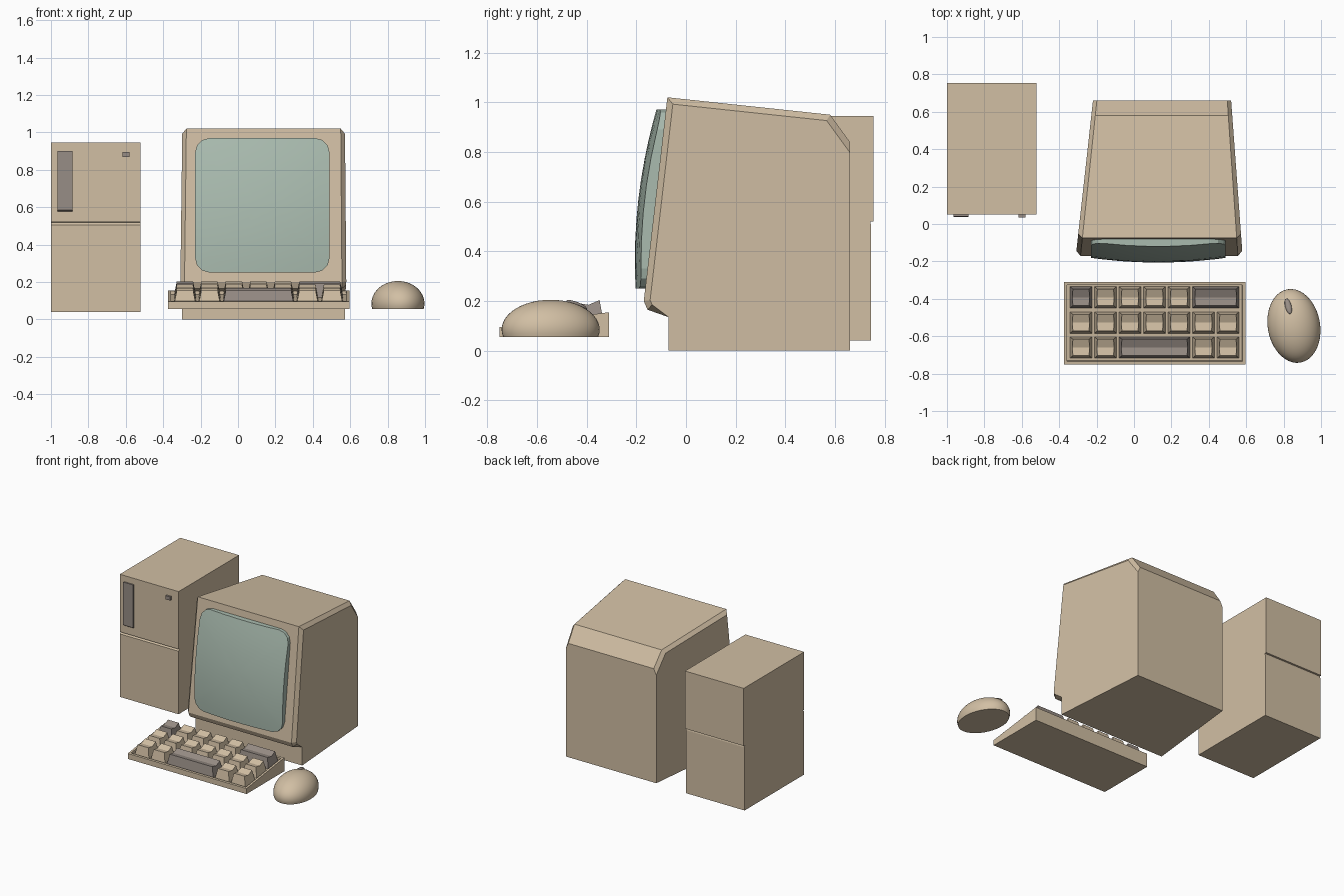
import bpy, bmesh, math
from mathutils import Matrix, Vector

cube = bpy.data.objects.get("Cube")
if cube:
    bpy.data.objects.remove(cube, do_unlink=True)


def material(name, rgb):
    m = bpy.data.materials.new(name)
    m.use_nodes = True
    m.diffuse_color = (*rgb, 1)
    for n in m.node_tree.nodes:
        if n.type == 'BSDF_PRINCIPLED':
            n.inputs["Base Color"].default_value = (*rgb, 1)
            n.inputs["Roughness"].default_value = 0.7
    return m


BEIGE = material("warm beige", (0.64, 0.52, 0.37))
GREY = material("taupe grey", (0.31, 0.265, 0.235))
GLASS = material("pale green glass", (0.40, 0.50, 0.43))


def finish(name, bm, mat, recalc=True):
    if recalc:
        bmesh.ops.recalc_face_normals(bm, faces=bm.faces[:])
    me = bpy.data.meshes.new(name)
    bm.to_mesh(me)
    bm.free()
    me.materials.append(mat)
    ob = bpy.data.objects.new(name, me)
    bpy.context.scene.collection.objects.link(ob)
    return ob


def prism(profile, x0, x1):
    """Extrude a (y, z, inset) profile from x0 to x1, pulled in by each inset."""
    bm = bmesh.new()
    a = [bm.verts.new((x0 + i, y, z)) for y, z, i in profile]
    b = [bm.verts.new((x1 - i, y, z)) for y, z, i in profile]
    bm.faces.new(a)
    bm.faces.new(b[::-1])
    n = len(profile)
    for k in range(n):
        j = (k + 1) % n
        bm.faces.new((a[k], a[j], b[j], b[k]))
    bmesh.ops.recalc_face_normals(bm, faces=bm.faces[:])
    return bm


def flat(points):
    return [(y, z, 0) for y, z in points]


# Monitor case: side profile, chamfered side edges, tapered to the back
HALF = 0.445
case = prism(flat([(-0.07, 0), (-0.07, 0.135), (-0.155, 0.165), (-0.17, 0.2),
                   (-0.075, 1.02), (0.58, 0.95), (0.66, 0.84), (0.66, 0)]), -HALF, HALF)
edges = []
for e in case.edges:
    p, q = (v.co for v in e.verts)
    mid = (p + q) / 2
    if p.x * q.x > 0 and mid.z > 0.1 and mid.y < 0.65:
        edges.append(e)
bmesh.ops.bevel(case, geom=edges, offset=0.025, segments=1, affect='EDGES')
for v in case.verts:
    t = (v.co.y + 0.16) / 0.82
    v.co.x = 0.135 + 0.015 * t + v.co.x * (1 - 0.17 * t)
finish("monitor_case", case, BEIGE)

# Bulging glass: rings of a rounded rectangle lying on the tilted front
screen = bmesh.new()
W, H, R = 0.36, 0.36, 0.08
outline = []
for k, (sx, sz) in enumerate([(1, 1), (-1, 1), (-1, -1), (1, -1)]):
    for s in range(4):
        ang = math.pi / 2 * (k + s / 3)
        outline.append((sx * (W - R) + R * math.cos(ang), sz * (H - R) + R * math.sin(ang)))
    # extra points along the straight sides keep the bulge even
    nx, nz = [(-1, 1), (-1, -1), (1, -1), (1, 1)][k]
    p = outline[-1]
    q = (nx * (W - R), nz * H) if k % 2 == 0 else (nx * W, nz * (H - R))
    for s in range(1, 5):
        outline.append((p[0] + (q[0] - p[0]) * s / 5, p[1] + (q[1] - p[1]) * s / 5))


def on_front(x, z, out):
    return Vector((0.13 + x, -0.147 + (z + 0.21) * 0.116 - out, 0.61 + z))


def bulge(x, z):
    return 0.014 + 0.025 * (1 - (x / W) ** 2) + 0.03 * (1 - (z / H) ** 2)


rings = [[screen.verts.new(on_front(x, z, -0.02)) for x, z in outline]]
for s in (1, 0.85, 0.65, 0.45, 0.22):
    rings.append([screen.verts.new(on_front(x * s, z * s, bulge(x * s, z * s))) for x, z in outline])
centre = screen.verts.new(on_front(0, 0, bulge(0, 0)))
n = len(outline)
for r in range(len(rings) - 1):
    for k in range(n):
        j = (k + 1) % n
        f = screen.faces.new((rings[r][k], rings[r][j], rings[r + 1][j], rings[r + 1][k]))
        f.smooth = r > 0
for k in range(n):
    screen.faces.new((rings[-1][k], rings[-1][(k + 1) % n], centre)).smooth = True
screen.faces.new(rings[0][::-1])
finish("monitor_screen", screen, GLASS)

# Tower with a seam groove across front and back
finish("tower_case", prism(flat([(0.05, 0.04), (0.05, 0.505), (0.063, 0.519), (0.05, 0.52), (0.05, 0.945),
                                 (0.755, 0.945), (0.755, 0.52), (0.742, 0.519), (0.745, 0.505),
                                 (0.745, 0.04)]), -1, -0.52), BEIGE)
finish("drive_panel", prism(flat([(0.06, 0.57), (0.038, 0.585), (0.04, 0.9), (0.06, 0.9)]),
                            -0.965, -0.885), GREY)
finish("power_button", prism(flat([(0.06, 0.868), (0.036, 0.868), (0.036, 0.895), (0.06, 0.895)]),
                             -0.617, -0.58), GREY)

# Keyboard: wedge with a sunken well
FRONT, BACK = -0.75, -0.31


def slope(y):
    return 0.095 + (y - FRONT) * 0.136


body = prism(flat([(FRONT, 0.055), (FRONT, slope(FRONT)), (BACK, slope(BACK)), (BACK, 0.055)]), -0.375, 0.595)
top = max(body.faces, key=lambda f: f.normal.z)
bmesh.ops.inset_region(body, faces=[top], thickness=0.022, depth=0)
bmesh.ops.inset_region(body, faces=[top], thickness=0.003, depth=-0.02)
finish("keyboard_body", body, BEIGE, recalc=False)


# Tapered key with a dished top
def key(name, x0, x1, y, mat):
    d, c = 0.058, 0.014
    base = slope(y)
    profile = [(y - d, slope(y - d) - 0.025, 0), (y - d + c, base + 0.048, 0.016),
               (y, base + 0.041, 0.014), (y + d - c, base + 0.06, 0.016),
               (y + d, slope(y + d) - 0.025, 0)]
    finish(name, prism(profile, x0, x1), mat)


PITCH, LEFT = 0.131, -0.343
rows = {"front": (-0.66, [(1, 0), (1, 0), (3, 1), (1, 0), (1, 0)]),
        "middle": (-0.527, [(1, 0)] * 7),
        "back": (-0.392, [(1, 1)] + [(1, 0)] * 4 + [(2, 1)])}
for row, (y, keys) in rows.items():
    col = 0
    for span, dark in keys:
        x = LEFT + col * PITCH
        key(f"{row}_key_{col + 1}", x, x + span * PITCH - 0.012, y, GREY if dark else BEIGE)
        col += span

# Mouse: flat-bottomed egg with one button
mouse = bmesh.new()
bmesh.ops.create_uvsphere(mouse, u_segments=40, v_segments=24, radius=1)
for f in mouse.faces:
    f.smooth = True
place = (Matrix.Translation((0.855, -0.545, 0.085)) @ Matrix.Rotation(math.radians(10), 4, 'Z')
         @ Matrix.Diagonal((0.14, 0.199, 0.12, 1)))
bmesh.ops.transform(mouse, matrix=place, verts=mouse.verts[:])
cut = bmesh.ops.bisect_plane(mouse, geom=mouse.verts[:] + mouse.edges[:] + mouse.faces[:],
                             plane_co=(0, 0, 0.055), plane_no=(0, 0, 1), clear_inner=True)
rim = [g for g in cut["geom_cut"] if isinstance(g, bmesh.types.BMEdge)]
for f in bmesh.ops.holes_fill(mouse, edges=rim)["faces"]:
    f.smooth = False
finish("mouse_body", mouse, BEIGE)

button = bmesh.new()
bmesh.ops.create_uvsphere(button, u_segments=16, v_segments=10, radius=1)
for f in button.faces:
    f.smooth = True
place = (Matrix.Translation((0.825, -0.44, 0.184)) @ Matrix.Rotation(math.radians(14), 4, 'Z')
         @ Matrix.Rotation(math.radians(-21), 4, 'X') @ Matrix.Diagonal((0.017, 0.046, 0.012, 1)))
bmesh.ops.transform(button, matrix=place, verts=button.verts[:])
finish("mouse_button", button, GREY)
